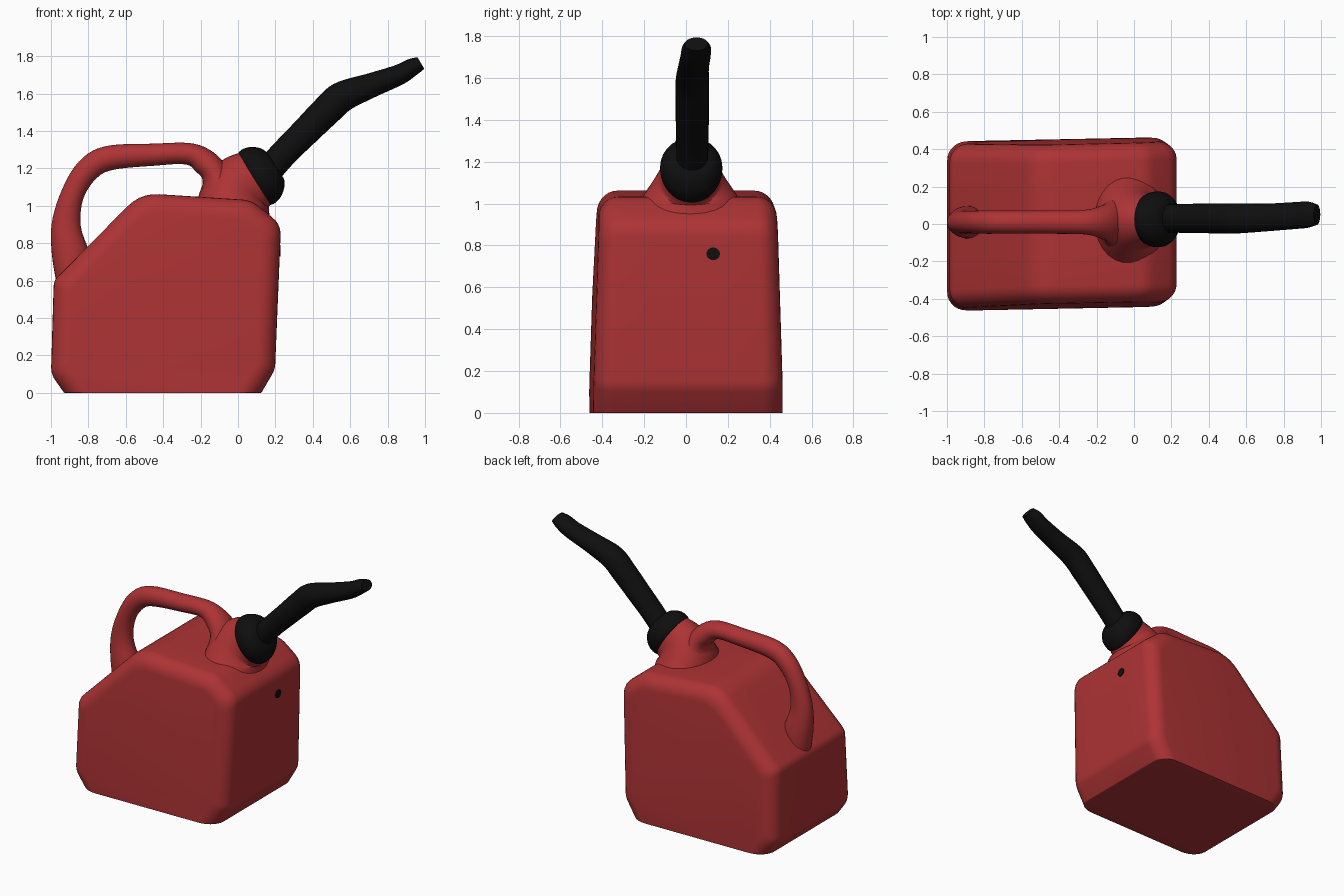
import bpy, bmesh, math
from mathutils import Vector

if "Cube" in bpy.data.objects:
    bpy.data.objects.remove(bpy.data.objects["Cube"])


def material(name, rgb):
    m = bpy.data.materials.new(name)
    m.diffuse_color = (*rgb, 1)
    m.use_nodes = True
    m.node_tree.nodes["Principled BSDF"].inputs["Base Color"].default_value = m.diffuse_color
    return m


RED = material("red plastic", (0.42, 0.033, 0.035))
BLACK = material("black plastic", (0.0045, 0.0045, 0.0045))


def loft(name, rings, mat, angle=50):
    """Skin equal-length closed rings and cap both ends."""
    bm = bmesh.new()
    loops = [[bm.verts.new(p) for p in r] for r in rings]
    n = len(loops[0])
    for a, b in zip(loops, loops[1:]):
        for i in range(n):
            j = (i + 1) % n
            bm.faces.new((a[i], a[j], b[j], b[i]))
    bm.faces.new(loops[0][::-1])
    bm.faces.new(loops[-1])
    bmesh.ops.recalc_face_normals(bm, faces=bm.faces)
    me = bpy.data.meshes.new(name)
    bm.to_mesh(me)
    bm.free()
    me.materials.append(mat)
    ob = bpy.data.objects.new(name, me)
    bpy.context.collection.objects.link(ob)
    bpy.ops.object.select_all(action='DESELECT')
    bpy.context.view_layer.objects.active = ob
    ob.select_set(True)
    bpy.ops.object.shade_smooth_by_angle(angle=math.radians(angle))
    return ob


def catmull(keys, steps):
    """Smooth rows of numbers with a Catmull-Rom spline."""
    out = []
    k = [keys[0]] + list(keys) + [keys[-1]]
    for i in range(1, len(k) - 2):
        for s in range(steps):
            t = s / steps
            out.append([0.5 * (2 * b + (c - a) * t + (2 * a - 5 * b + 4 * c - d) * t * t
                               + (3 * b - a - 3 * c + d) * t ** 3)
                        for a, b, c, d in zip(*k[i - 1:i + 3])])
    return out + [list(keys[-1])]


def tube(name, keys, mat, steps=5, sides=28):
    """Keys: x, y, z, path angle in the xz plane, half height, half width."""
    rings = []
    for x, y, z, ang, u, v in catmull(keys, steps):
        a = math.radians(ang)
        ring = []
        for i in range(sides):
            t = 2 * math.pi * i / sides
            c = u * math.cos(t)
            ring.append((x - math.sin(a) * c, y + v * math.sin(t), z + math.cos(a) * c))
        rings.append(ring)
    return loft(name, rings, mat)


# Body side profile: x, z, corner radius (counter-clockwise from bottom left)
PROFILE = [(-0.93, 0, 0.01), (0.125, 0, 0.01), (0.198, 0.125, 0.12), (0.23, 0.90, 0.12),
           (0.07, 1.03, 0.15), (-0.52, 1.068, 0.22), (-0.985, 0.6, 0.08), (-1.0, 0.1, 0.12)]


def inset_profile(d, arc=5):
    """Profile moved inwards by d (base stays on the ground) with rounded corners."""
    n = len(PROFILE)
    pts = [Vector(p[:2]) for p in PROFILE]
    lines = []
    for i in range(n):
        e = (pts[(i + 1) % n] - pts[i]).normalized()
        shift = 0 if i == 0 else d
        lines.append((pts[i] + Vector((-e.y, e.x)) * shift, e))
    corner = []
    for i in range(n):
        (p, e), (q, f) = lines[i - 1], lines[i]
        corner.append(p + e * ((q - p).cross(f) / e.cross(f)))
    out = []
    for i in range(n):
        c = corner[i]
        a, b = corner[i - 1] - c, corner[(i + 1) % n] - c
        turn = math.pi - a.angle(b)
        cut = min(PROFILE[i][2] * math.tan(turn / 2), 0.45 * a.length, 0.45 * b.length)
        p, q = c + a.normalized() * cut, c + b.normalized() * cut
        for s in range(arc + 1):
            t = s / arc
            out.append(p * (1 - t) ** 2 + c * 2 * t * (1 - t) + q * t * t)
    return out


# Body: slices across y, rounded at both sides, slightly tapered and skewed
R = 0.10
quarter = [math.pi / 2 * i / 7 for i in range(8)]
slices = [(-1 + R * (1 - math.sin(q)), R * (1 - math.cos(q))) for q in quarter]
side = [(0.453 - R * (1 - math.sin(q)), R * (1 - math.sin(math.pi / 2 - q))) for q in quarter]
side = [(0.453 - R * (1 - math.cos(q)), R * (1 - math.sin(q))) for q in quarter]
half = side + [(0.18, 0)]                      # outermost slice first
stations = [(-y, d) for y, d in half] + [(0, 0)] + [(y, d) for y, d in reversed(half)]
rings = []
for y, d in stations:
    ring = []
    for p in inset_profile(d):
        taper = 1 - 0.07 * max(0, p.y - 0.1)
        ring.append((p.x, y * taper + 0.02 * (p.x + 0.4), max(p.y, 0)))
    rings.append(ring)
loft("can_body", rings, RED, 40)

# Handle: from the rear slope, over the top and down into the neck
tube("handle", [
    (-0.875, 0.01, 0.56, 92, 0.09, 0.09),
    (-0.895, 0.01, 0.74, 91, 0.10, 0.085),
    (-0.918, 0.01, 0.90, 83, 0.078, 0.065),
    (-0.885, 0.01, 1.06, 68, 0.062, 0.06),
    (-0.805, 0.01, 1.19, 48, 0.065, 0.062),
    (-0.69, 0.01, 1.255, 15, 0.066, 0.062),
    (-0.45, 0.01, 1.273, 2, 0.059, 0.062),
    (-0.27, 0.01, 1.278, -6, 0.058, 0.065),
    (-0.18, 0.01, 1.235, -42, 0.07, 0.085),
    (-0.12, 0.01, 1.165, -66, 0.075, 0.115),
    (-0.10, 0.015, 1.05, -88, 0.11, 0.17),
    (-0.08, 0.015, 0.95, -90, 0.15, 0.22)], RED)

# Neck: flares out of the top and tilts forward
tube("neck", [
    (-0.03, 0.02, 0.92, 90, 0.20, 0.31),
    (-0.02, 0.02, 1.03, 78, 0.19, 0.23),
    (0.02, 0.02, 1.10, 52, 0.18, 0.17),
    (0.055, 0.02, 1.125, 36, 0.172, 0.145),
    (0.10, 0.02, 1.15, 31, 0.158, 0.13)], RED)

# Screw collar that holds the spout
tube("collar", [
    (0.085, 0.025, 1.143, 31, 0.163, 0.138),
    (0.11, 0.025, 1.158, 31, 0.168, 0.148),
    (0.15, 0.025, 1.182, 31, 0.155, 0.146),
    (0.185, 0.025, 1.205, 32, 0.12, 0.12),
    (0.20, 0.025, 1.215, 33, 0.085, 0.09)], BLACK)

# Bent spout
tube("spout", [
    (0.16, 0.03, 1.185, 45, 0.075, 0.075),
    (0.25, 0.03, 1.285, 48, 0.074, 0.077),
    (0.36, 0.03, 1.395, 47, 0.077, 0.079),
    (0.47, 0.03, 1.505, 46, 0.082, 0.08),
    (0.56, 0.03, 1.585, 36, 0.082, 0.08),
    (0.71, 0.035, 1.643, 20, 0.066, 0.074),
    (0.86, 0.045, 1.70, 25, 0.055, 0.072),
    (0.93, 0.05, 1.74, 28, 0.048, 0.07),
    (0.978, 0.05, 1.763, 30, 0.036, 0.055)], BLACK)

# Small round spot on the front-facing end
tube("spot", [(0.218, 0.13, 0.76, 2, 0.03, 0.032),
              (0.227, 0.13, 0.76, 2, 0.03, 0.032)], BLACK, steps=1)
